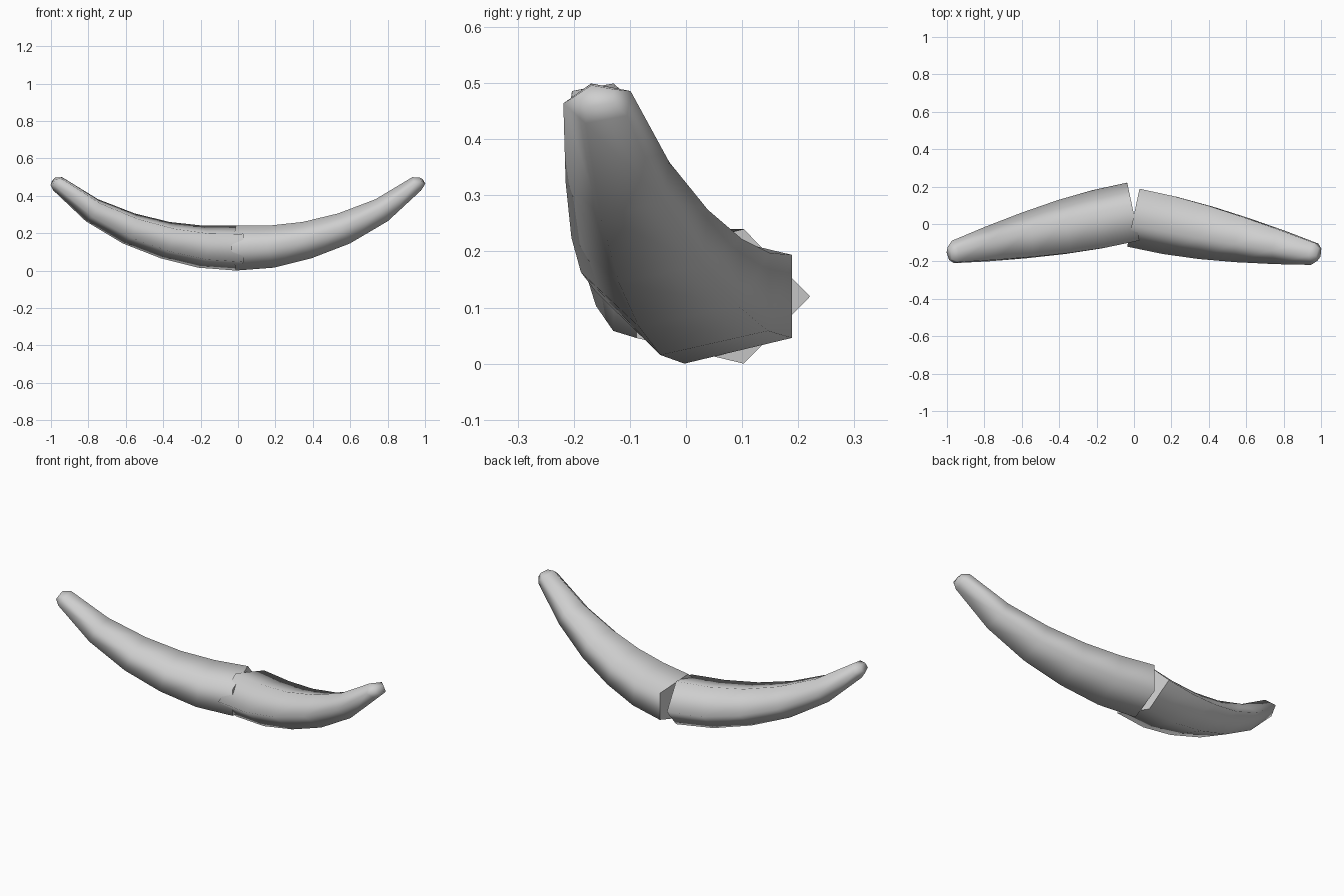
import bpy, bmesh, math
from mathutils import Matrix, Vector

cube = bpy.data.objects.get("Cube")
if cube:
    bpy.data.objects.remove(cube, do_unlink=True)

mat = bpy.data.materials.new("pale_grey")
mat.use_nodes = True
GREY = (0.62, 0.62, 0.62, 1)
mat.diffuse_color = GREY
mat.node_tree.nodes["Principled BSDF"].inputs["Base Color"].default_value = GREY

SIDES = 5
YAW = math.radians(12)

# Horn sections from base to tip: distance out, height, pitch, width radius, height radius
SECTIONS = [
    (0.00, 0.120, 0, 0.175, 0.126),
    (0.19, 0.128, 6, 0.174, 0.119),
    (0.38, 0.163, 14, 0.160, 0.105),
    (0.575, 0.225, 22, 0.135, 0.091),
    (0.775, 0.323, 30, 0.102, 0.071),
    (0.960, 0.464, 34, 0.066, 0.045),
    (0.988, 0.477, 32, 0.038, 0.024),
]


def horn(name, side, point_dir):
    """Curved five-sided horn; point_dir turns the section's ridge to front or back."""
    bm = bmesh.new()
    rings = []
    yaw = Matrix.Rotation(-YAW * side, 3, 'Z')
    for out, height, pitch, wide, tall in SECTIONS:
        tilt = Matrix.Rotation(-math.radians(pitch) * side, 3, 'Y')
        centre = Vector((side * out, 0.05 - out * math.tan(YAW), height))
        ring = []
        for i in range(SIDES):
            a = math.tau * i / SIDES
            section = Vector((0, point_dir * wide * math.cos(a), tall * math.sin(a)))
            ring.append(bm.verts.new(centre + yaw @ (tilt @ section)))
        rings.append(ring)
    # Walls between neighbouring sections
    for a, b in zip(rings, rings[1:]):
        for i in range(SIDES):
            j = (i + 1) % SIDES
            bm.faces.new((a[i], a[j], b[j], b[i])).smooth = True
    # Rounded tip and flat base
    bm.faces.new(rings[-1]).smooth = True
    bm.faces.new(rings[0]).smooth = False
    bmesh.ops.recalc_face_normals(bm, faces=bm.faces)
    for i in range(SIDES):
        bm.edges.get((rings[0][i], rings[0][(i + 1) % SIDES])).smooth = False
    mesh = bpy.data.meshes.new(name)
    bm.to_mesh(mesh)
    bm.free()
    mesh.materials.append(mat)
    obj = bpy.data.objects.new(name, mesh)
    bpy.context.collection.objects.link(obj)
    return obj


horn("left_horn", 1, -1)
horn("right_horn", -1, 1)
